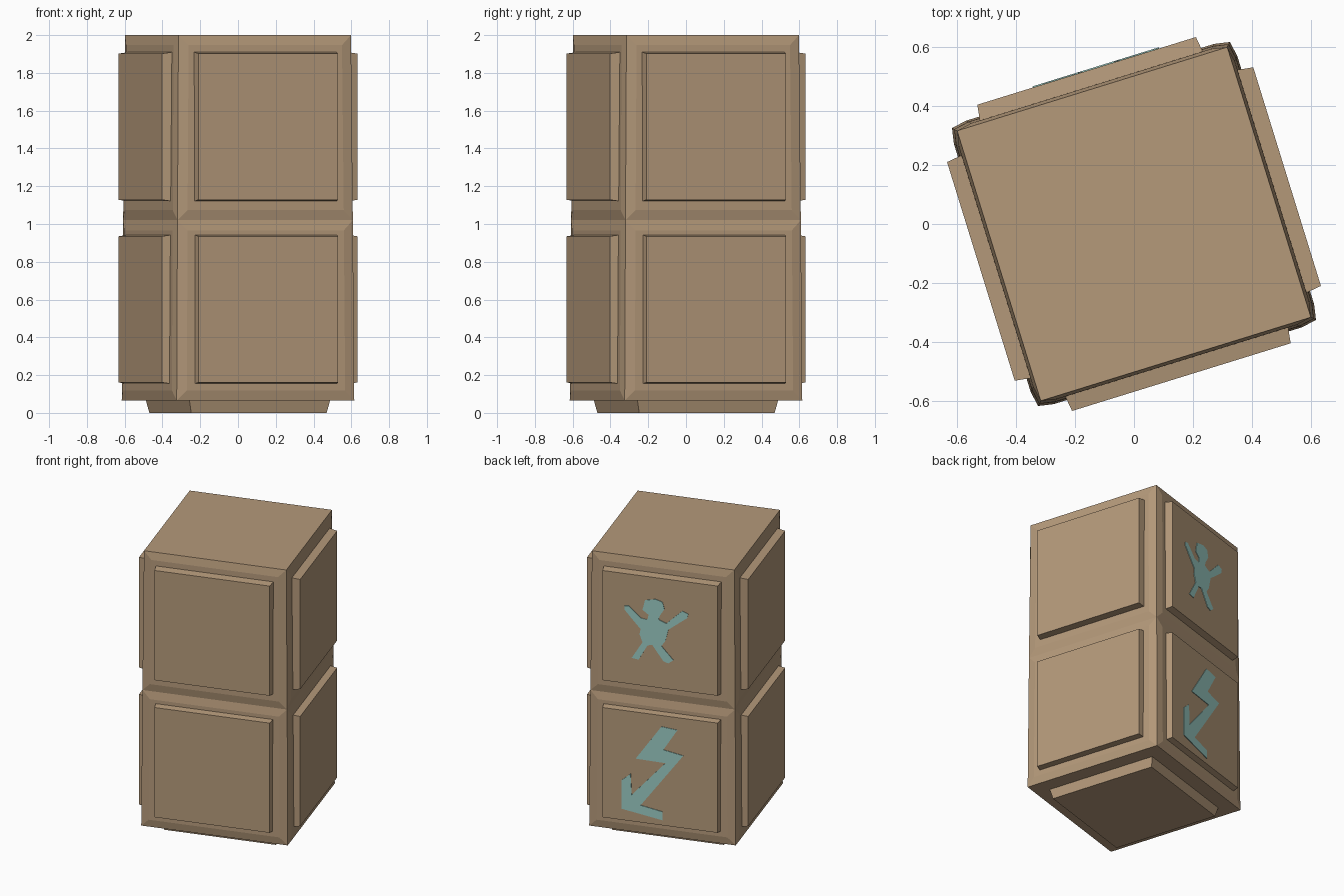
import bpy, bmesh, math
from mathutils import Vector, Matrix

if "Cube" in bpy.data.objects:
    bpy.data.objects.remove(bpy.data.objects["Cube"])

TURN = Matrix.Rotation(math.radians(17.2), 4, 'Z')   # whole stack is turned about z


def material(name, rgb):
    m = bpy.data.materials.new(name)
    m.diffuse_color = (*rgb, 1)
    m.use_nodes = True
    m.node_tree.nodes["Principled BSDF"].inputs["Base Color"].default_value = m.diffuse_color
    return m


WOOD = material("tan_wood", (0.46, 0.32, 0.195))
TEAL = material("teal_paint", (0.33, 0.61, 0.56))


def finish(bm, name, mat):
    bmesh.ops.recalc_face_normals(bm, faces=bm.faces[:])
    bm.transform(TURN)
    me = bpy.data.meshes.new(name)
    bm.to_mesh(me)
    bm.free()
    me.materials.append(mat)
    ob = bpy.data.objects.new(name, me)
    bpy.context.collection.objects.link(ob)
    return ob


def frame(n, z):
    """Matrix whose local x is the viewer's right, y is up and z points out of the face."""
    n = Vector(n)
    up = Vector((0, 0, 1)) if abs(n.z) < 0.5 else Vector((0, 1, 0))
    m = Matrix((up.cross(n), up, n)).transposed().to_4x4()
    return Matrix.Translation((0, 0, z)) @ m


def panel(name, m, inner, outer, base, face):
    """Square plate with slightly sloping edges."""
    bm = bmesh.new()
    bmesh.ops.create_cube(bm, size=2)
    for v in bm.verts:
        h, d = (face, outer) if v.co.z > 0 else (base, inner)
        v.co = (v.co.x * h, v.co.y * h, d)
    bm.transform(m)
    return finish(bm, name, WOOD)


def decal(name, m, points, dist):
    """Thin painted plate from a flat outline."""
    bm = bmesh.new()
    f = bm.faces.new([bm.verts.new((u, v, dist - 0.002)) for u, v in points])
    ext = bmesh.ops.extrude_face_region(bm, geom=[f])
    bmesh.ops.translate(bm, vec=(0, 0, 0.006),
                        verts=[g for g in ext["geom"] if isinstance(g, bmesh.types.BMVert)])
    bmesh.ops.triangulate(bm, faces=[f for f in bm.faces if len(f.verts) > 4])
    bm.transform(m)
    return finish(bm, name, TEAL)


# Body: two stacked blocks, side faces slightly raised inside their edges
bm = bmesh.new()
rings = []
for z, h in ((0.065, 0.492), (1.02, 0.486), (2.0, 0.478)):
    rings.append([bm.verts.new((sx * h, sy * h, z))
                  for sx, sy in ((-1, -1), (1, -1), (1, 1), (-1, 1))])
sides = []
for a, b in zip(rings, rings[1:]):
    for i in range(4):
        j = (i + 1) % 4
        sides.append(bm.faces.new((a[i], a[j], b[j], b[i])))
bm.faces.new(rings[0][::-1])
bm.faces.new(rings[-1])
bm.normal_update()
bmesh.ops.inset_individual(bm, faces=sides, thickness=0.075, depth=0.01)
finish(bm, "stacked_body", WOOD)

# Raised panels on the four sides of each block, and under the base
SIDES = {"front": (0, -1, 0), "right": (1, 0, 0), "back": (0, 1, 0), "left": (-1, 0, 0)}
LEVELS = {"lower": 0.548, "upper": 1.515}
for level, z in LEVELS.items():
    for side, n in SIDES.items():
        panel(f"{level}_{side}_panel", frame(n, z), 0.47, 0.542, 0.397, 0.387)
panel("base_panel", frame((0, 0, -1), 0.08), 0.0, 0.08, 0.393, 0.375)

# Painted signs on the back panels
FIGURE = [(-.10, .22), (-.03, .236), (.017, .222), (.03, .174), (0, .126), (-.01, .096),
          (.043, .075), (.15, .178), (.19, .163), (.183, .133), (.057, .034), (.037, -.048),
          (.01, -.088), (.09, -.177), (.057, -.204), (.023, -.194), (-.05, -.09),
          (-.083, -.096), (-.143, -.206), (-.19, -.2), (-.117, -.08), (-.137, -.025),
          (-.13, .012), (-.237, .132), (-.237, .16), (-.21, .165), (-.13, .09),
          (-.083, .084), (-.077, .12), (-.117, .15)]
ARROW = [(.01, .31), (.117, .30), (.023, .148), (.157, .125), (-.13, -.265), (.017, -.29),
         (.017, -.35), (-.257, -.307), (-.257, -.105), (-.197, -.053), (-.19, -.2),
         (.037, .056), (-.163, .06)]
decal("figure_sign", frame(SIDES["back"], LEVELS["upper"]), FIGURE, 0.542)
decal("zigzag_arrow_sign", frame(SIDES["back"], LEVELS["lower"]), ARROW, 0.542)
